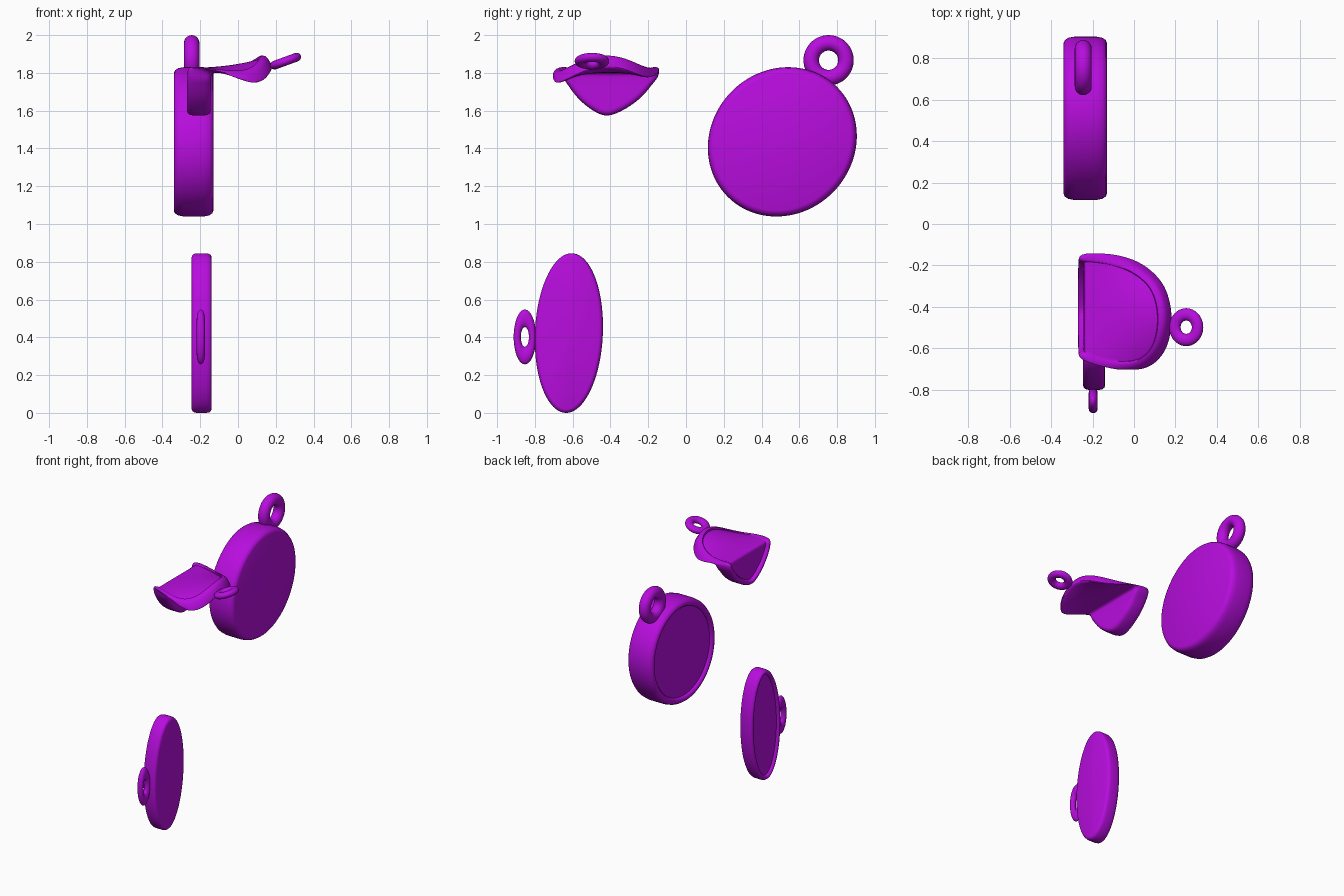
import bpy, bmesh
from math import sin, cos, pi, sqrt, radians
from mathutils import Vector

if "Cube" in bpy.data.objects:
    bpy.data.objects.remove(bpy.data.objects["Cube"])

purple = bpy.data.materials.new("purple")
purple.diffuse_color = (0.48, 0.004, 0.73, 1)
purple.use_nodes = True
purple.node_tree.nodes["Principled BSDF"].inputs["Base Color"].default_value = purple.diffuse_color


def finish(ob, angle=40):
    ob.data.materials.append(purple)
    bpy.ops.object.select_all(action='DESELECT')
    ob.select_set(True)
    bpy.context.view_layer.objects.active = ob
    bpy.ops.object.shade_smooth_by_angle(angle=radians(angle))


def charm(name, outline, rim, recess, place, rings=1):
    """Rimmed dish: 2D outline, rounded edge profile, recessed face at h=0 and flat face at h=1.
    place(a, b, h) maps outline coordinates and depth into space."""
    n = len(outline)
    area = sum(outline[i - 1].cross(outline[i]) for i in range(n))
    sign = 1 if area > 0 else -1
    normals = []
    for i in range(n):
        t = (outline[(i + 1) % n] - outline[i - 1]).normalized()
        normals.append(Vector((t.y, -t.x)) * sign)

    # (inset, depth, scale towards the centre)
    edge = [(1, recess), (.92, recess * .5), (.75, recess * .1), (.55, 0), (.3, .03), (.1, .11),
            (0, .25), (0, .75), (.1, .89), (.3, .97), (.6, 1)]
    steps = [(k + 1) / rings for k in range(rings)]
    profile = [(1, recess, f) for f in steps[:-1]]
    profile += [(a, h, 1) for a, h in edge]
    profile += [(.6, 1, f) for f in reversed(steps[:-1])]

    bm = bmesh.new()
    loops = []
    for inset, h, f in profile:
        loop = []
        for p, nrm in zip(outline, normals):
            q = (p - nrm * inset * rim) * f
            loop.append(bm.verts.new(place(q.x, q.y, h)))
        loops.append(loop)
    for A, B in zip(loops, loops[1:]):
        for i in range(n):
            j = (i + 1) % n
            bm.faces.new((A[i], A[j], B[j], B[i]))
    for loop, h in ((loops[0], recess), (loops[-1], 1)):
        c = bm.verts.new(place(0, 0, h))
        for i in range(n):
            bm.faces.new((c, loop[i], loop[(i + 1) % n]))
    bmesh.ops.recalc_face_normals(bm, faces=bm.faces)
    me = bpy.data.meshes.new(name)
    bm.to_mesh(me)
    bm.free()
    ob = bpy.data.objects.new(name, me)
    bpy.context.collection.objects.link(ob)
    finish(ob)


def loop_ring(name, loc, major, minor, rot, scale):
    bpy.ops.mesh.primitive_torus_add(location=loc, rotation=rot, major_radius=major,
                                     minor_radius=minor, major_segments=48, minor_segments=20)
    ob = bpy.context.object
    ob.name = name
    ob.scale = scale
    finish(ob, 60)


def ellipse(ry, rz, shear_y=0, shear_z=0, n=96):
    pts = []
    for i in range(n):
        y, z = ry * cos(2 * pi * i / n), rz * sin(2 * pi * i / n)
        pts.append(Vector((y + shear_y * z, z + shear_z * y)))
    return pts


def closed_spline(pts, per=8):
    out, n = [], len(pts)
    for i in range(n):
        p0, p1, p2, p3 = [Vector(pts[(i + k) % n]) for k in (-1, 0, 1, 2)]
        for k in range(per):
            t = k / per
            out.append(.5 * (2 * p1 + (p2 - p0) * t + (2 * p0 - 5 * p1 + 4 * p2 - p3) * t * t
                             + (3 * p1 - p0 - 3 * p2 + p3) * t ** 3))
    return out


# Round charm
charm("round_charm", ellipse(.394, .395, .04, .04), .055, .1,
      lambda a, b, h: (-.34 + .21 * h, .51 + a, 1.435 + b))
loop_ring("round_charm_ring", (-.245, .755, 1.867), .092, .041, (0, pi / 2, 0), (1, 1, 1))

# Oval charm
charm("oval_charm", ellipse(.18, .4225, .035), .035, .18,
      lambda a, b, h: (-.245 + .105 * h, -.62 + a, .4225 + b))
loop_ring("oval_charm_ring", (-.197, -.853, .402), .0985, .0465, (0, pi / 2, 0), (1, .41, .46))

# Folded charm: half hangs down (s < 0), half reaches out along x in a wave (s > 0)
FOLD_Y = -.41


def folded(s, y, h):
    e = .02
    out = (s + sqrt(s * s + e * e)) / 2
    down = out - s
    t = max(0, s) / .42
    v = y / .29
    z = 1.835 - down + .065 * t * t - .12 * v * v * t ** 1.5
    w = min(1, t)
    w = w * w * (3 - 2 * w)
    near = min(1, max(0, 1 + s / .1))
    return (-.27 + out + h * (.125 - .08 * w), FOLD_Y + y, z - h * (.03 * near + .04 * w))


half_shapes = [(0, -.143), (.15, -.16), (.28, -.21), (.37, -.29), (.41, -.40), (.41, -.52),
               (.375, -.62), (.30, -.685), (.2, -.703), (.1, -.69), (0, -.66), (-.08, -.635),
               (-.17, -.57), (-.235, -.49), (-.26, -.42), (-.235, -.34), (-.17, -.245), (-.08, -.17)]
charm("folded_charm", closed_spline([(s, y - FOLD_Y) for s, y in half_shapes]), .04, .2,
      folded, rings=24)
loop_ring("folded_charm_ring", (.252, -.498, 1.862), .06, .029, (0, radians(-20), 0), (.97, 1.03, .8))
